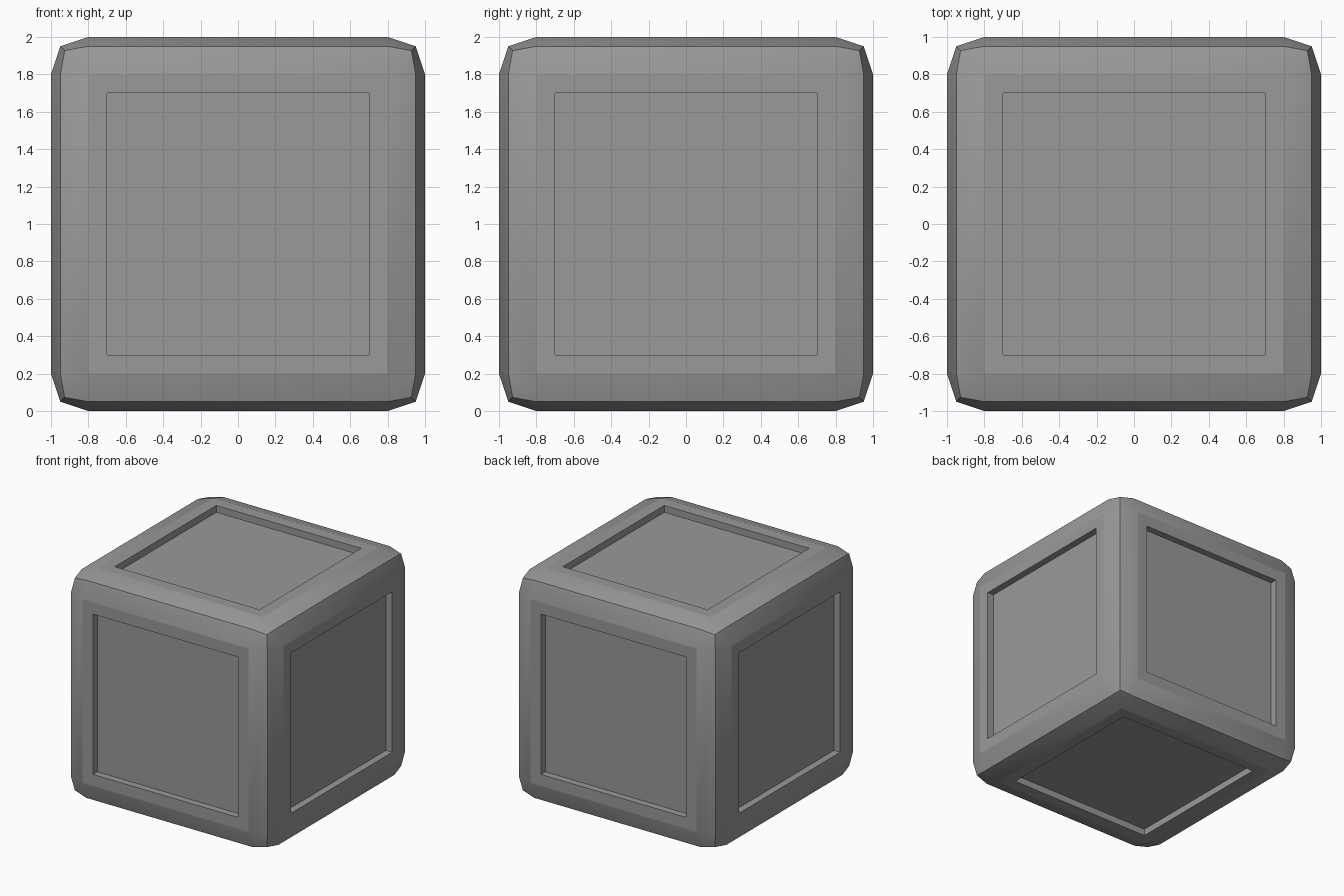
import bpy, bmesh, math
from mathutils import Matrix, Vector

if "Cube" in bpy.data.objects:
    bpy.data.objects.remove(bpy.data.objects["Cube"])

FLAT, EDGE, CORNER, DEPTH = 0.8, 0.95, 0.927, 0.06


def grid_point(i, j):
    """Vertex of a 4x4 side grid: flat middle, softened edges and corners."""
    sx, sy = (-1 if i < 2 else 1), (-1 if j < 2 else 1)
    outer_x, outer_y = i in (0, 3), j in (0, 3)
    if outer_x and outer_y:
        return Vector((sx * CORNER, sy * CORNER, CORNER))
    if outer_x:
        return Vector((sx * EDGE, sy * FLAT, EDGE))
    if outer_y:
        return Vector((sx * FLAT, sy * EDGE, EDGE))
    return Vector((sx * FLAT, sy * FLAT, 1))


bm = bmesh.new()
q = math.pi / 2
sides = [Matrix.Rotation(k * q, 3, 'X') for k in range(4)]
sides += [Matrix.Rotation(s * q, 3, 'Y') for s in (-1, 1)]

# Six sides with sloped borders
panels, slopes = [], []
for rot in sides:
    v = [[bm.verts.new(rot @ grid_point(i, j)) for j in range(4)] for i in range(4)]
    for i in range(3):
        for j in range(3):
            f = bm.faces.new((v[i][j], v[i + 1][j], v[i + 1][j + 1], v[i][j + 1]))
            (panels if i == j == 1 else slopes).append(f)
bmesh.ops.remove_doubles(bm, verts=bm.verts[:], dist=0.001)
bm.normal_update()

# Sunken square panel on each side
bmesh.ops.inset_individual(bm, faces=panels, thickness=0.1, depth=0,
                           use_even_offset=True)
bm.normal_update()
bmesh.ops.inset_individual(bm, faces=panels, thickness=0, depth=-DEPTH)
bm.normal_update()

# Flat frames and panels stay crisp against the smooth slopes
slope_set = set(slopes)
for e in bm.edges:
    both_slopes = all(f in slope_set for f in e.link_faces)
    e.smooth = both_slopes and e.calc_face_angle(0) < math.radians(30)
for f in bm.faces:
    f.smooth = f in slope_set

mesh = bpy.data.meshes.new("crate_block")
bm.to_mesh(mesh)
bm.free()
block = bpy.data.objects.new("crate_block", mesh)
block.location.z = 1
bpy.context.collection.objects.link(block)

# Dark grey surface
dark = bpy.data.materials.new("dark_grey")
dark.diffuse_color = (0.32, 0.32, 0.32, 1)
dark.use_nodes = True
dark.node_tree.nodes["Principled BSDF"].inputs["Base Color"].default_value = dark.diffuse_color
mesh.materials.append(dark)
